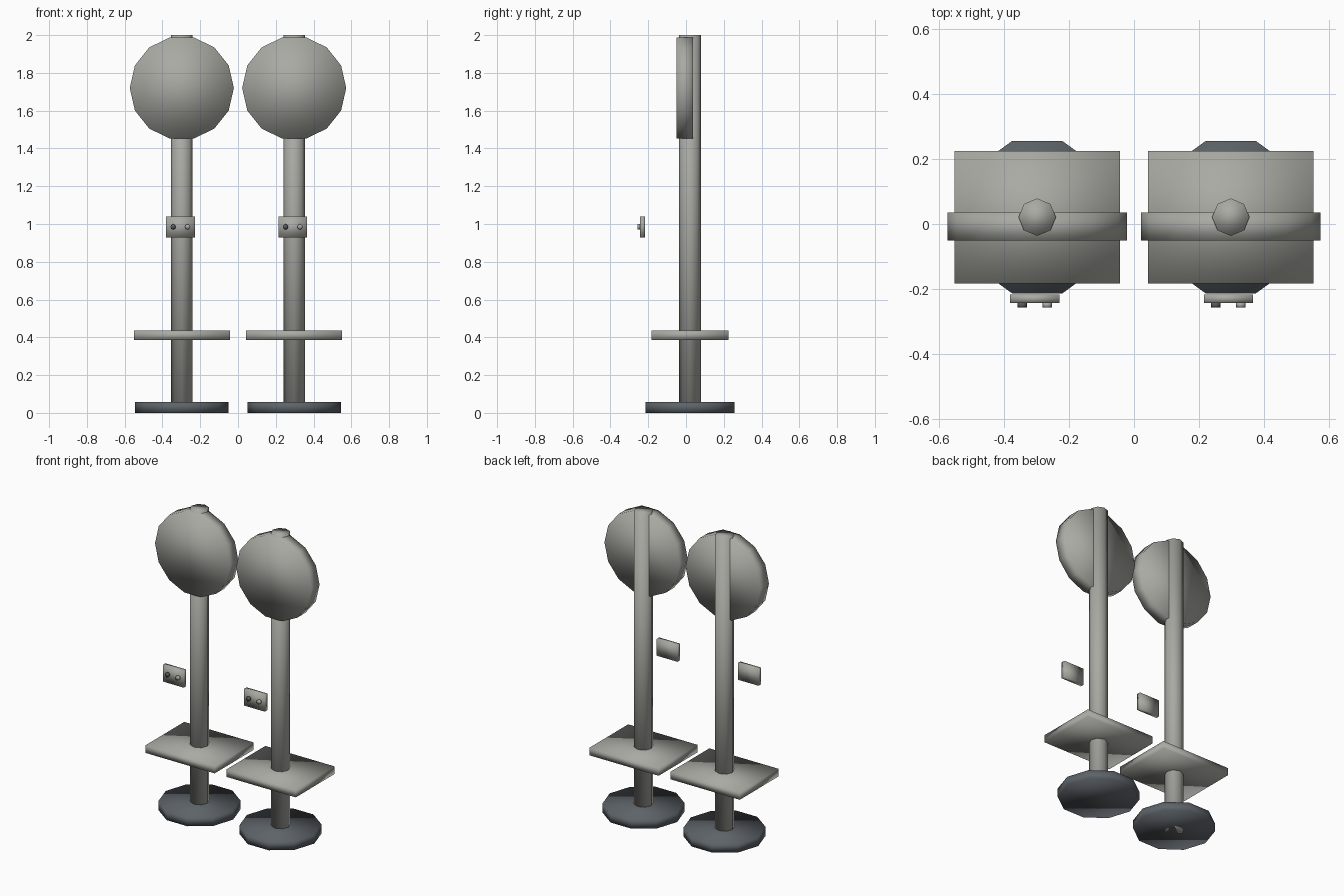
import bpy
from math import pi

cube = bpy.data.objects.get("Cube")
if cube:
    bpy.data.objects.remove(cube, do_unlink=True)


def material(name, r, g, b):
    m = bpy.data.materials.new(name)
    m.use_nodes = True
    m.diffuse_color = (r, g, b, 1)
    bsdf = m.node_tree.nodes["Principled BSDF"]
    bsdf.inputs["Base Color"].default_value = (r, g, b, 1)
    bsdf.inputs["Roughness"].default_value = 0.8
    return m


grey = material("warm grey", 0.40, 0.40, 0.37)
slate = material("dark slate", 0.11, 0.125, 0.14)
charcoal = material("charcoal", 0.10, 0.10, 0.10)


def finish(name, mat):
    ob = bpy.context.object
    ob.name = name
    ob.data.materials.append(mat)
    bpy.ops.object.transform_apply(location=False, rotation=True, scale=True)
    bpy.ops.object.shade_smooth()
    return ob


def prism(name, mat, sides, radius, x, y, z, depth, facing_front=False, turn=0):
    """Upright or front-facing regular prism, centred on x, y, z."""
    bpy.ops.mesh.primitive_cylinder_add(
        vertices=sides, radius=radius, depth=depth, location=(x, y, z),
        rotation=(pi / 2 if facing_front else 0, 0 if facing_front else turn, 0))
    ob = bpy.context.object
    # Turn a corner from the local y axis onto the x axis
    for v in ob.data.vertices:
        v.co.x, v.co.y = v.co.y, -v.co.x
    return finish(name, mat)


def box(name, mat, x, y, z, size):
    bpy.ops.mesh.primitive_cube_add(size=1, location=(x, y, z))
    bpy.context.object.scale = size
    return finish(name, mat)


POLE_Y = 0.021
for side, x in (("right", -0.2975), ("left", 0.2975)):
    # Stand: foot, pole and square shelf
    prism(side + "_base", slate, 10, 0.247, x, POLE_Y, 0.029, 0.058)
    prism(side + "_pole", grey, 8, 0.0575, x, POLE_Y, 1.0, 2.0)
    box(side + "_shelf", grey, x, POLE_Y, 0.411, (0.508, 0.407, 0.05))

    # Round sign in front of the pole
    prism(side + "_sign", grey, 14, 0.2755, x, -0.0075, 1.72, 0.087, True)

    # Floating control plate with two buttons
    box(side + "_control_plate", grey, x - 0.007, -0.2295, 0.983, (0.152, 0.026, 0.111))
    for label, dx, mat in (("dark", -0.046, charcoal), ("light", 0.031, grey)):
        prism(f"{side}_{label}_button", mat, 8, 0.0145, x + dx, -0.249, 0.985, 0.015, True)
